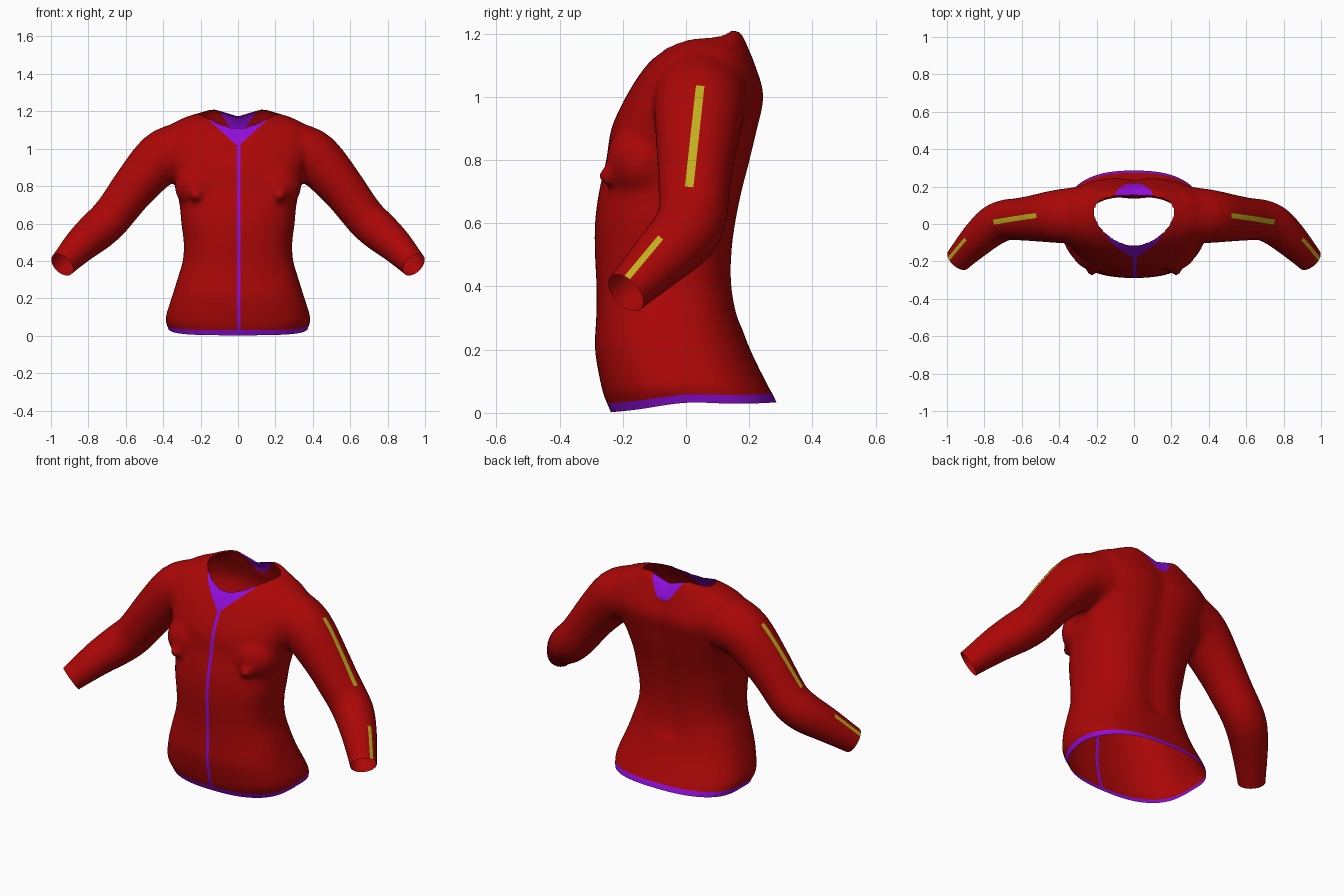
import bpy, bmesh, math
from mathutils import Vector

if "Cube" in bpy.data.objects:
    bpy.data.objects.remove(bpy.data.objects["Cube"])


def material(name, rgb):
    m = bpy.data.materials.new(name)
    m.diffuse_color = (*rgb, 1)
    m.use_nodes = True
    m.node_tree.nodes["Principled BSDF"].inputs["Base Color"].default_value = m.diffuse_color
    return m


RED, PURPLE, YELLOW = 0, 1, 2
mats = [material("red_cloth", (0.41, 0.002, 0.002)),
        material("purple_trim", (0.28, 0.004, 0.70)),
        material("yellow_stripe", (0.54, 0.43, 0.014))]


def spow(v, p):
    return math.copysign(abs(v) ** p, v)


def refine(rows, n=4):
    """Smooth curve through rows of numbers."""
    rows = [Vector(r) for r in rows]
    out = []
    for i in range(len(rows) - 1):
        a, b, c, d = rows[max(i - 1, 0)], rows[i], rows[i + 1], rows[min(i + 2, len(rows) - 1)]
        for k in range(n):
            t = k / n
            out.append(b + (c - a) * (t / 2) + (a * 2 - b * 5 + c * 4 - d) * (t * t / 2)
                       + (b * 3 - a - c * 3 + d) * (t ** 3 / 2))
    return out + [rows[-1]]


def loft(bm, rings):
    """Closed skin through rings of equal length."""
    vs = [[bm.verts.new(p) for p in r] for r in rings]
    n = len(vs[0])
    for a, b in zip(vs, vs[1:]):
        for i in range(n):
            j = (i + 1) % n
            bm.faces.new((a[i], a[j], b[j], b[i]))
    bm.faces.new(vs[0])
    bm.faces.new(vs[-1])


bm = bmesh.new()

# Torso: height, half width, front y, back y
body = [(-0.06, 0.35, -0.21, 0.30), (0.03, 0.375, -0.25, 0.288), (0.08, 0.388, -0.267, 0.262),
        (0.2, 0.355, -0.288, 0.203), (0.3, 0.325, -0.284, 0.168), (0.4, 0.295, -0.283, 0.15),
        (0.5, 0.29, -0.288, 0.15), (0.6, 0.303, -0.288, 0.162), (0.7, 0.312, -0.275, 0.182),
        (0.8, 0.335, -0.252, 0.207), (0.9, 0.37, -0.236, 0.23), (1.0, 0.40, -0.19, 0.25),
        (1.08, 0.39, -0.14, 0.23), (1.13, 0.355, -0.095, 0.207), (1.165, 0.29, -0.05, 0.19),
        (1.188, 0.22, 0.0, 0.177)]
rings = []
for z, hw, yf, yb in refine(body):
    ring = []
    for i in range(64):
        a = math.tau * i / 64
        x = hw * spow(math.cos(a), 2 / 2.5)
        y = (yf + yb) / 2 + (yb - yf) / 2 * spow(math.sin(a), 2 / 2.5)
        if math.sin(a) > 0 and 0.3 < z < 1.1:      # spine furrow
            y -= 0.015 * math.exp(-(x / 0.06) ** 2)
        ring.append((x, y, z))
    rings.append(ring)
loft(bm, rings)

# Sleeves: centre x, y, z and radius
arm = [(0.20, 0.05, 1.0, 0.168), (0.32, 0.045, 0.985, 0.152), (0.42, 0.04, 0.942, 0.142),
       (0.55, 0.03, 0.80, 0.122), (0.63, 0.025, 0.695, 0.113), (0.69, 0.02, 0.62, 0.11),
       (0.755, -0.01, 0.56, 0.108), (0.84, -0.085, 0.485, 0.094),
       (0.94, -0.19, 0.38, 0.072), (0.98, -0.235, 0.34, 0.069)]
for s in (1, -1):
    path = refine(arm, 3)
    pts = [Vector((p[0] * s, p[1], p[2])) for p in path]
    rings = []
    for k, c in enumerate(pts):
        t = pts[min(k + 1, len(pts) - 1)] - pts[max(k - 1, 0)]
        q, r = t.to_track_quat('Z', 'Y'), path[k][3]
        rings.append([c + q @ Vector((r * math.cos(math.tau * i / 32), r * math.sin(math.tau * i / 32), 0))
                      for i in range(32)])
    loft(bm, rings)
    # Chest mounds
    for pos, r in (((0.2, -0.13, 0.80), (0.14, 0.122, 0.13)), ((0.225, -0.242, 0.75), (0.033, 0.036, 0.033))):
        ball = bmesh.ops.create_icosphere(bm, subdivisions=3, radius=1)["verts"]
        bmesh.ops.scale(bm, verts=ball, vec=r)
        bmesh.ops.translate(bm, verts=ball, vec=(pos[0] * s, pos[1], pos[2]))
bmesh.ops.recalc_face_normals(bm, faces=bm.faces)

mesh = bpy.data.meshes.new("jacket")
bm.to_mesh(mesh)
bm.free()
jacket = bpy.data.objects.new("jacket", mesh)
bpy.context.collection.objects.link(jacket)

# Fuse the parts into one smooth skin
rm = jacket.modifiers.new("fuse", 'REMESH')
rm.mode, rm.voxel_size = 'VOXEL', 0.013
sm = jacket.modifiers.new("relax", 'SMOOTH')
sm.factor, sm.iterations = 0.5, 13
fused = bpy.data.meshes.new_from_object(jacket.evaluated_get(bpy.context.evaluated_depsgraph_get()))
jacket.modifiers.clear()
jacket.data = fused
fused.materials.clear()
for m in mats:
    fused.materials.append(m)

bm = bmesh.new()
bm.from_mesh(fused)


def mid(f):
    return f.calc_center_median()


def cut(co, no, pick=lambda f: True, remove=False):
    """Slice the picked faces with a plane, optionally removing the far side."""
    geom = set(f for f in bm.faces if pick(f))
    for f in list(geom):
        geom.update(f.edges)
        geom.update(f.verts)
    bmesh.ops.bisect_plane(bm, geom=list(geom), dist=1e-5, plane_co=co, plane_no=no, clear_outer=remove)


# Open hem and cuffs
hem_no = Vector((0, 0.06, -1))
cut((0, 0, 0.016), hem_no, remove=True)
cut((0, 0, 0.044), hem_no, lambda f: mid(f).z < 0.15)
for s in (1, -1):
    cut((0.94 * s, -0.19, 0.38), (0.1 * s, -0.11, -0.1), lambda f: mid(f).x * s > 0.8, True)


# Neck opening: egg outline seen from above
def neck(p):
    b, n = (0.09, 2.6) if p.y > 0.06 else (0.175, 1.7)
    return (abs(p.x / 0.21) ** n + abs((p.y - 0.06) / b) ** n) ** (1 / n)


bmesh.ops.delete(bm, geom=[f for f in bm.faces if mid(f).z > 1.0 and neck(mid(f)) < 1], context='FACES')
rim = [v for v in bm.verts if v.is_boundary and v.co.z > 1.0]
for v in rim:
    r = neck(v.co)
    v.co.x /= r
    v.co.y = 0.06 + (v.co.y - 0.06) / r
for i in range(3):
    bmesh.ops.smooth_vert(bm, verts=rim, factor=0.4, use_axis_x=True, use_axis_y=True, use_axis_z=True)

# Trim outlines: zip, front collar point, back collar patch
for x in (-0.006, 0.013):
    cut((x, 0, 0), (1, 0, 0), lambda f: mid(f).y < 0 and abs(mid(f).x) < 0.05)
for s in (1, -1):
    cut((0, 0, 1.012), (s, 0, -1.1), lambda f: mid(f).y < 0 and mid(f).z > 0.98 and abs(mid(f).x) < 0.2)
    cut((0.03 * s, 0, 1.1), (s, 0, -0.8), lambda f: mid(f).y > 0.1 and mid(f).z > 1.05 and abs(mid(f).x) < 0.2)
cut((0, 0, 1.1), (0, 0, 1), lambda f: mid(f).y > 0.1 and abs(mid(f).x) < 0.1)

# Sleeve stripes: start, end (y, z), half width, least x
stripes = [((0.045, 1.035), (0.01, 0.715), 0.0135, 0.42), ((-0.08, 0.555), (-0.205, 0.405), 0.010, 0.75)]
for f in bm.faces:
    f.material_index = RED
for a, b, w, x0 in stripes:
    a, b = Vector((0, *a)), Vector((0, *b))
    d = (b - a).normalized()
    n = Vector((0, -d.z, d.y))

    def near(f, pad=0.03):
        c = mid(f)
        c.x, x = 0, abs(c.x)
        return (x > x0 and f.normal.x * mid(f).x > 0 and abs((c - a).dot(n)) < w + pad
                and -pad < (c - a).dot(d) < (b - a).length + pad)

    for co, no in ((a + n * w, n), (a - n * w, n), (a, d), (b, d)):
        bm.normal_update()
        cut(co, no, near)
    bm.normal_update()
    for f in bm.faces:
        if near(f, 0):
            f.material_index = YELLOW

# Purple trim by position
for f in bm.faces:
    c = mid(f)
    x = abs(c.x)
    hem = c.z < 0.044 + 0.06 * c.y
    zip_strip = c.y < -0.05 and -0.006 < c.x < 0.013
    front_point = c.y < 0 and c.z > 1.012 and x < 1.1 * (c.z - 1.012) and x < 0.15
    back_patch = c.y > 0.1 and c.z > 1.1 and x < 0.03 + 0.8 * (c.z - 1.1)
    if hem or zip_strip or front_point or back_patch:
        f.material_index = PURPLE
    f.smooth = True

# Raise the hem at the sides, lift the collar corners and dip the nape
for v in bm.verts:
    x, y, z = abs(v.co.x), v.co.y, v.co.z
    if z < 0.25:
        v.co.z += 0.017 * math.exp(-(y / 0.13) ** 2) * (1 - z / 0.25)
    if z > 1.1 and y > 0.08 and x < 0.25:
        k = min(1, x / 0.12)
        fade = min(1, (z - 1.1) / 0.08) * min(1, (y - 0.08) / 0.07) * min(1, (0.25 - x) / 0.1)
        v.co.z += fade * (0.022 * k - 0.015 * (1 - k))

bm.to_mesh(fused)
bm.free()
fused.name = "jacket"
